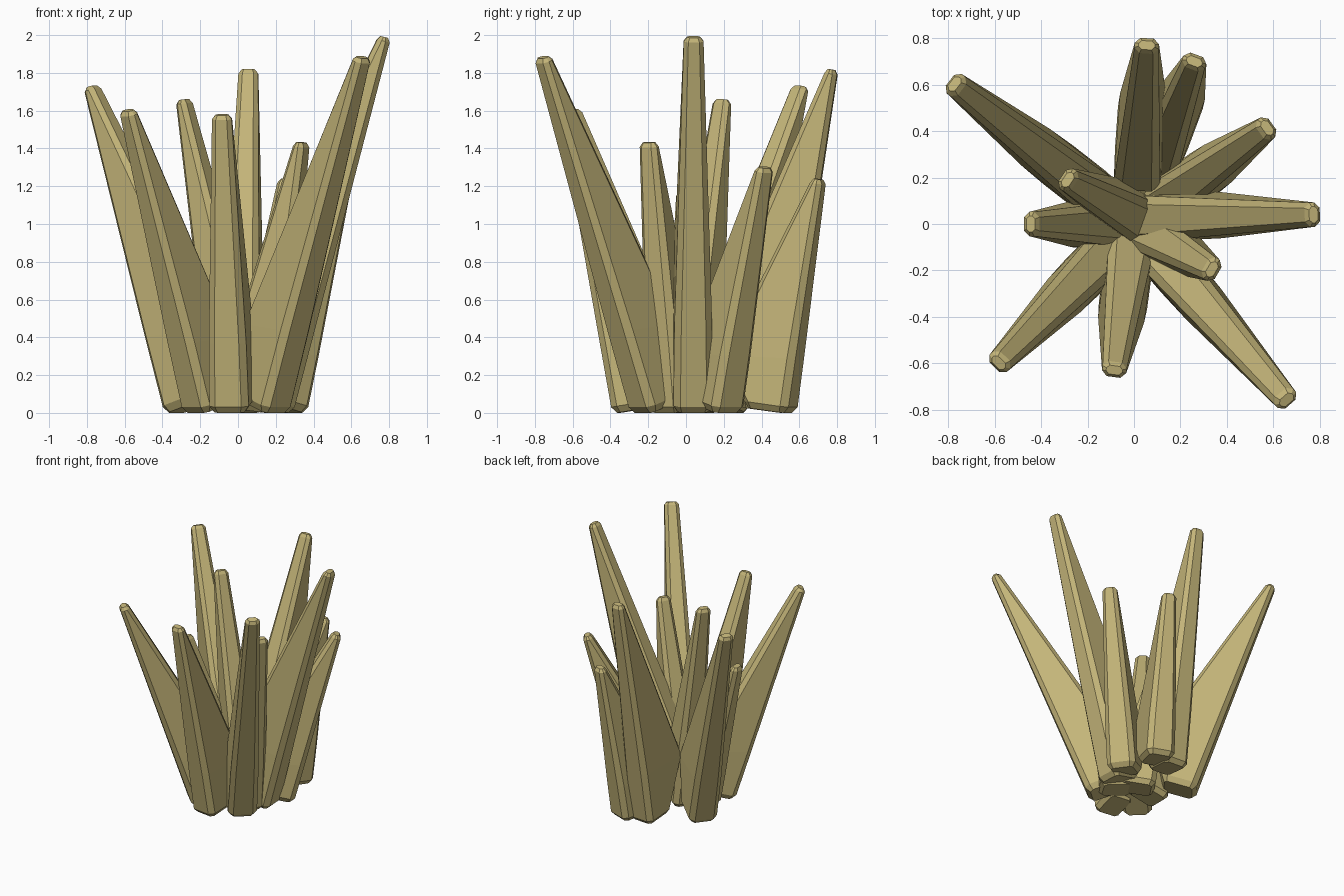
import bpy, bmesh, math
from mathutils import Vector

if "Cube" in bpy.data.objects:
    bpy.data.objects.remove(bpy.data.objects["Cube"])

mat = bpy.data.materials.new("dry olive")
mat.diffuse_color = (0.55, 0.46, 0.19, 1)
mat.use_nodes = True
mat.node_tree.nodes["Principled BSDF"].inputs["Base Color"].default_value = mat.diffuse_color

# Each spike: tip x, tip y, tip height, outer radius of its foot,
# depth at the bend, sideways shift of the foot
SPIKES = [
    (-0.775, 0.605, 1.735, 0.44, 0.43, 0),
    (0.055, 0.77, 1.83, 0.53, 0.45, 0),
    (0.26, 0.70, 1.25, 0.60, 0.41, 0),
    (0.575, 0.415, 1.31, 0.40, 0.38, 0),
    (0.775, 0.04, 2.00, 0.29, 0.40, 0.025),
    (0.335, -0.195, 1.445, 0.25, 0.30, 0),
    (0.66, -0.76, 1.89, 0.33, 0.36, 0),
    (-0.085, -0.63, 1.59, 0.385, 0.40, 0),
    (-0.585, -0.60, 1.61, 0.345, 0.36, 0),
    (-0.445, 0.00, 1.18, 0.25, 0.30, 0),
    (-0.285, 0.19, 1.67, 0.14, 0.27, -0.04),
]


def section(depth, width, cut):
    """Rectangle with chamfered corners as (inward, sideways) points."""
    w = width / 2
    return [(0, -w + cut), (0, w - cut), (cut, w), (depth - cut, w),
            (depth, w - cut), (depth, -w + cut), (depth - cut, -w), (cut, -w)]


def spike(i, x, y, h, foot, bend, shift):
    """Blade leaning outward, straight outside, bent on the inside."""
    out = Vector((x, y, 0)).normalized()
    side = Vector((-out.y, out.x, 0))
    reach = math.hypot(x, y) + 0.037
    lean = (reach - foot) / h
    # height, inset from outer line, depth, width, corner cut, end tilt
    rings = [
        (0.0, 0.025, 0.20, 0.16, 0.02, 0.9 * lean),
        (0.03, 0.0, 0.25, 0.21, 0.035, 0.9 * lean),
        (0.23 * h, 0.0, bend, 0.20, 0.035, 0.3 * lean),
        (h - 0.04, 0.0, 0.066, 0.105, 0.023, lean),
        (h - 0.015, 0.015, 0.038, 0.07, 0.013, lean),
    ]
    bm = bmesh.new()
    loops = []
    for z, inset, depth, width, cut, tilt in rings:
        r = foot + lean * z - inset
        loop = []
        for d, w in section(depth, width, cut):
            p = out * (r - d) + side * (w + shift * (1 - z / h))
            loop.append(bm.verts.new((p.x, p.y, z + d * tilt)))
        loops.append(loop)
    for a, b in zip(loops, loops[1:]):
        for k in range(8):
            n = (k + 1) % 8
            bm.faces.new((a[k], a[n], b[n], b[k]))
    bm.faces.new(loops[0][::-1])
    bm.faces.new(loops[-1])
    bmesh.ops.recalc_face_normals(bm, faces=bm.faces)
    me = bpy.data.meshes.new(f"spike_{i}")
    bm.to_mesh(me)
    bm.free()
    me.materials.append(mat)
    bpy.context.collection.objects.link(bpy.data.objects.new(f"spike_{i}", me))


for i, s in enumerate(SPIKES, 1):
    spike(i, *s)
